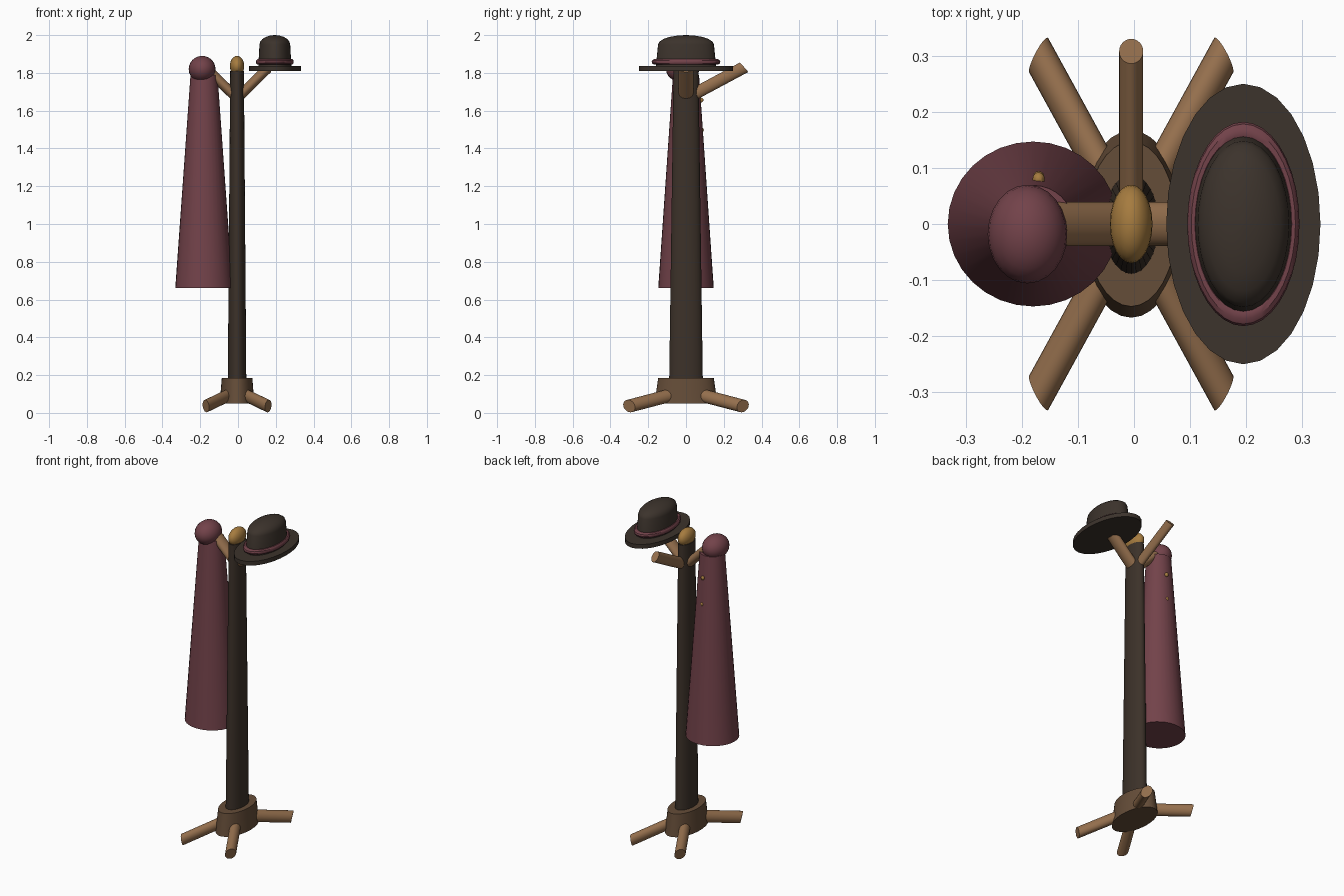
import bpy, bmesh
from math import cos, sin, pi, radians
from mathutils import Matrix, Vector

if "Cube" in bpy.data.objects:
    bpy.data.objects.remove(bpy.data.objects["Cube"])

AX = -0.005                      # x of the pole axis
SQ = Vector((0.55, 1.0, 0.78))   # the model is squashed in x and z


def material(name, rgb):
    m = bpy.data.materials.new(name)
    m.diffuse_color = (*rgb, 1)
    m.use_nodes = True
    m.node_tree.nodes["Principled BSDF"].inputs["Base Color"].default_value = m.diffuse_color
    return m


DARK = material("dark_wood", (0.045, 0.031, 0.022))
BROWN = material("brown_wood", (0.13, 0.074, 0.04))
TAN = material("tan_wood", (0.30, 0.16, 0.075))
GOLD = material("brass", (0.38, 0.20, 0.05))
FELT = material("felt", (0.045, 0.033, 0.025))
WINE = material("wine_cloth", (0.17, 0.055, 0.068))


def finish(name, bm, mat, loc=(0, 0, 0)):
    bmesh.ops.recalc_face_normals(bm, faces=bm.faces)
    me = bpy.data.meshes.new(name)
    bm.to_mesh(me)
    bm.free()
    ob = bpy.data.objects.new(name, me)
    ob.location = loc
    bpy.context.collection.objects.link(ob)
    me.materials.append(mat)
    bpy.ops.object.select_all(action='DESELECT')
    ob.select_set(True)
    bpy.context.view_layer.objects.active = ob
    bpy.ops.object.shade_smooth_by_angle(angle=radians(32))
    return ob


def lathe(name, profile, mat, x=AX, ratio=SQ.x, n=32):
    """Closed solid of elliptical rings; profile holds (y radius, z)."""
    bm = bmesh.new()
    rings = [[bm.verts.new((r * ratio * cos(2 * pi * i / n), r * sin(2 * pi * i / n), z))
              for i in range(n)] for r, z in profile]
    for a, b in zip(rings, rings[1:]):
        for i in range(n):
            j = (i + 1) % n
            bm.faces.new((a[i], a[j], b[j], b[i]))
    bm.faces.new(rings[0])
    bm.faces.new(rings[-1])
    return finish(name, bm, mat, (x, 0, 0))


def tube(name, p, q, r, mat):
    """Round rod from p to q, squashed together with the model."""
    a, b = (Vector([c / s for c, s in zip(v, SQ)]) for v in (p, q))
    d = b - a
    bm = bmesh.new()
    bmesh.ops.create_cone(bm, cap_ends=True, segments=24, radius1=r, radius2=r, depth=d.length,
                          matrix=Matrix.Translation((a + b) / 2) @ d.to_track_quat('Z', 'Y').to_matrix().to_4x4())
    bmesh.ops.scale(bm, vec=SQ, verts=bm.verts)
    return finish(name, bm, mat, (AX, 0, 0))


def ball(name, loc, size, mat, n=24):
    bm = bmesh.new()
    bmesh.ops.create_uvsphere(bm, u_segments=n, v_segments=n // 2, radius=1)
    bmesh.ops.scale(bm, vec=size, verts=bm.verts)
    return finish(name, bm, mat, loc)


# Stand: hub, pole and finial
lathe("base_hub", [(0.167, 0.05), (0.147, 0.185)], BROWN)
lathe("pole", [(0.09, 0.10), (0.066, 1.81)], DARK)
ball("finial", (AX, 0, 1.837), (0.038, 0.07, 0.053), GOLD)

# Four splayed feet
for sx in (-1, 1):
    for sy in (-1, 1):
        side = ("front" if sy < 0 else "back") + ("_left" if sx < 0 else "_right")
        tube(side + "_foot", (0, 0, 0.115), (sx * 0.165, sy * 0.301, 0.036), 0.0435, TAN)

# Three hooks: left, right and back
for name, dx, dy in (("left", -1, 0), ("right", 1, 0), ("back", 0, 1)):
    tube(name + "_hook", (0, 0, 1.665), (dx * 0.168, dy * 0.308, 1.83), 0.039, TAN)

# Hanging coat with collar and buttons
lathe("coat_body", [(0.147, 0.66), (0.069, 1.79)], WINE, x=-0.18, ratio=1.035)
ball("coat_collar", (-0.19, -0.018, 1.82), (0.071, 0.088, 0.07), WINE)
for i, (y, z) in enumerate(((0.08, 1.656), (0.082, 1.497))):
    ball(f"coat_button_{i + 1}", (-0.17, y, z), (0.011, 0.0125, 0.013), GOLD, 12)

# Hat: brim, crown and band
HX = 0.195
lathe("hat_brim", [(0.25, 1.81), (0.25, 1.836)], FELT, x=HX, n=28)
dome = [(0.148 * cos(t), 1.95 + 0.05 * sin(t)) for t in (radians(a) for a in (0, 18, 36, 54, 72, 89))]
lathe("hat_crown", [(0.16, 1.83)] + dome, FELT, x=HX, n=32)

bm = bmesh.new()
N, M = 36, 10
grid = [[bm.verts.new(((0.163 + 0.019 * cos(v)) * cos(u) * SQ.x, (0.163 + 0.019 * cos(v)) * sin(u),
                       1.858 + 0.015 * sin(v)))
         for v in (2 * pi * k / M for k in range(M))] for u in (2 * pi * k / N for k in range(N))]
for i in range(N):
    for k in range(M):
        a, b, c = grid[i], grid[(i + 1) % N], (k + 1) % M
        bm.faces.new((a[k], b[k], b[c], a[c]))
finish("hat_band", bm, WINE, (HX, 0, 0))
